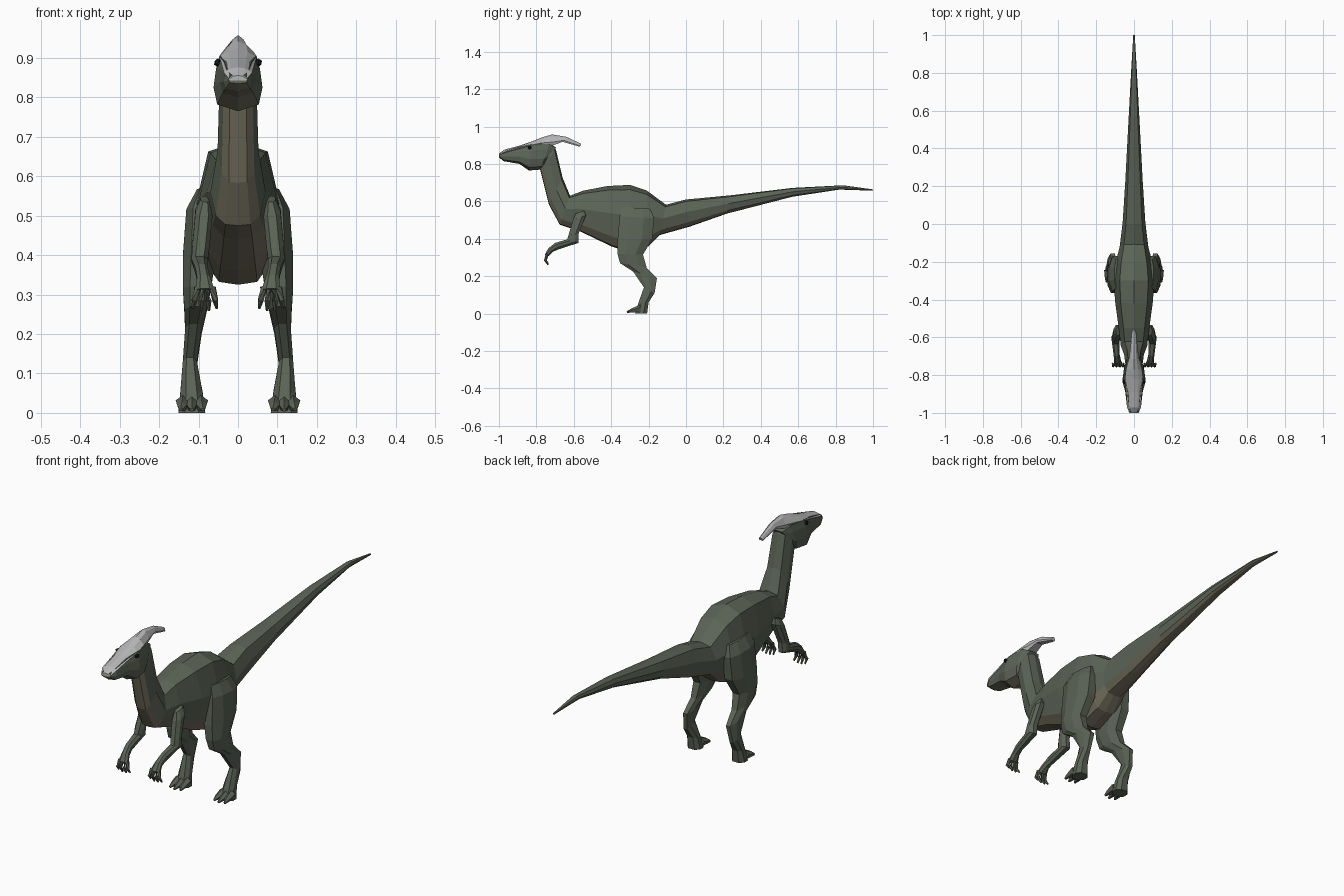
import bpy, bmesh
from mathutils import Vector

if "Cube" in bpy.data.objects:
    bpy.data.objects.remove(bpy.data.objects["Cube"])


def material(name, rgb):
    m = bpy.data.materials.new(name)
    m.diffuse_color = (*rgb, 1)
    m.use_nodes = True
    m.node_tree.nodes["Principled BSDF"].inputs["Base Color"].default_value = m.diffuse_color
    return m


SKIN = material("green_skin", (0.105, 0.125, 0.092))
BELLY = material("tan_belly", (0.165, 0.152, 0.105))
CREST = material("pale_crest", (0.47, 0.47, 0.48))
DARK = material("dark_eye", (0.012, 0.012, 0.012))


def loft(name, sections, half, mats, centre=0.0, belly_v=None):
    """Skin rings. Each section: y,z of low edge, y,z of high edge, half width, optional x."""
    ring = half + [(-u, v) for u, v in reversed(half) if u > 0]
    n = len(ring)
    bm = bmesh.new()
    rows = []
    for s in sections:
        y0, z0, y1, z1, w = s[:5]
        x = s[5] if len(s) > 5 else centre
        rows.append([bm.verts.new((x + u * w, y0 + (y1 - y0) * v, z0 + (z1 - z0) * v))
                     for u, v in ring])
    for a, b in zip(rows, rows[1:]):
        for i in range(n):
            j = (i + 1) % n
            f = bm.faces.new((a[i], a[j], b[j], b[i]))
            if belly_v is not None and max(ring[i][1], ring[j][1]) <= belly_v:
                f.material_index = 1
    bm.faces.new(rows[0])
    bm.faces.new(rows[-1])
    bmesh.ops.recalc_face_normals(bm, faces=bm.faces)
    me = bpy.data.meshes.new(name)
    bm.to_mesh(me)
    bm.free()
    for m in mats:
        me.materials.append(m)
    ob = bpy.data.objects.new(name, me)
    bpy.context.collection.objects.link(ob)
    return ob


def spike(name, points, radii, mat, sides=5):
    """Tapered digit following a few points."""
    bm = bmesh.new()
    rows = []
    for k, p in enumerate(points):
        a = Vector(points[max(k - 1, 0)])
        b = Vector(points[min(k + 1, len(points) - 1)])
        rot = (b - a).to_track_quat('Z', 'Y')
        c = bmesh.ops.create_circle(bm, segments=sides, radius=radii[k])["verts"]
        for v in c:
            v.co = rot @ v.co + Vector(p)
        rows.append(c)
    for a, b in zip(rows, rows[1:]):
        for i in range(sides):
            j = (i + 1) % sides
            bm.faces.new((a[i], a[j], b[j], b[i]))
    bm.faces.new(rows[0])
    bm.faces.new(rows[-1])
    bmesh.ops.recalc_face_normals(bm, faces=bm.faces)
    me = bpy.data.meshes.new(name)
    bm.to_mesh(me)
    bm.free()
    me.materials.append(mat)
    bpy.context.collection.objects.link(bpy.data.objects.new(name, me))


# Tail, torso and neck as one skin
TORSO = [(0, 1), (.7, .93), (1, .55), (.8, .17), (.45, .02), (0, 0)]
loft("body", [
    (1.0, .657, 1.0, .664, .004),
    (.82, .663, .84, .686, .014),
    (.57, .625, .57, .672, .028),
    (.22, .535, .235, .632, .046),
    (.02, .465, 0, .61, .06),
    (-.14, .42, -.107, .582, .076),
    (-.20, .36, -.21, .658, .098),
    (-.30, .325, -.30, .688, .108),
    (-.40, .36, -.42, .682, .10),
    (-.567, .44, -.55, .657, .08),
    (-.675, .475, -.62, .63, .07),
    (-.733, .583, -.66, .727, .052),
    (-.78, .77, -.695, .875, .047),
    (-.79, .80, -.71, .90, .04),
], TORSO, [SKIN, BELLY], belly_v=.2)

# Head with tan lower jaw
HEAD = [(0, 1), (.75, .98), (.9, .75), (1, .42), (.85, .12), (0, 0)]
loft("head", [
    (-.715, .85, -.695, .888, .03),
    (-.775, .77, -.73, .91, .052),
    (-.84, .765, -.82, .908, .062),
    (-.89, .80, -.89, .893, .046),
    (-.975, .815, -.965, .872, .037),
    (-1.0, .835, -.995, .857, .025),
], HEAD, [SKIN, BELLY], belly_v=.2)

# Pale plate over snout and skull, sweeping back into the crest
loft("crest", [
    (-1.0, .843, -1.0, .856, .023),
    (-.975, .857, -.97, .877, .036),
    (-.89, .880, -.89, .898, .042),
    (-.82, .895, -.82, .922, .048),
    (-.77, .90, -.77, .942, .042),
    (-.71, .90, -.715, .958, .027),
    (-.66, .918, -.64, .945, .019),
    (-.567, .892, -.56, .908, .011),
], [(0, 1), (.5, .82), (1, .3), (.85, 0)], [CREST])

LIMB = [(.5, 1), (1, .7), (1, .3), (.5, 0)]
for side, tag in ((1, "left"), (-1, "right")):
    # Eye
    bm = bmesh.new()
    bmesh.ops.create_icosphere(bm, subdivisions=1, radius=.011)
    bmesh.ops.translate(bm, verts=bm.verts, vec=(side * .051, -.835, .888))
    me = bpy.data.meshes.new(tag + "_eye")
    bm.to_mesh(me)
    bm.free()
    me.materials.append(DARK)
    bpy.context.collection.objects.link(bpy.data.objects.new(tag + "_eye", me))

    # Hind leg from hip to sole
    leg = [
        (-.34, .57, -.19, .56, .016, .088),
        (-.355, .52, -.17, .51, .034, .097),
        (-.366, .39, -.18, .40, .042, .098),
        (-.366, .32, -.23, .315, .036, .104),
        (-.353, .27, -.21, .245, .028, .108),
        (-.283, .225, -.155, .19, .021, .113),
        (-.225, .14, -.168, .11, .018, .122),
        (-.257, .05, -.20, .06, .028, .118),
        (-.272, 0, -.208, 0, .034, .117),
    ]
    loft(tag + "_hind_leg", [s[:5] + (side * s[5],) for s in leg], LIMB, [SKIN])

    # Three toes with raised tips
    for k in (-1, 0, 1):
        x = .117 + .022 * k
        spike(f"{tag}_toe_{k + 2}",
              [(side * x, -.245, .026), (side * (x + .003 * k), -.285, .016),
               (side * (x + .006 * k), -.316 + .008 * abs(k), .008)],
              [.02, .013, .005], SKIN)

    # Arm from shoulder to palm
    arm = [
        (-.59, .535, -.545, .55, .012, .083),
        (-.605, .50, -.535, .525, .022, .086),
        (-.628, .42, -.575, .425, .022, .094),
        (-.635, .397, -.575, .378, .021, .097),
        (-.70, .378, -.685, .342, .016, .092),
        (-.735, .35, -.712, .33, .017, .087),
        (-.755, .315, -.735, .308, .024, .084),
    ]
    loft(tag + "_arm", [s[:5] + (side * s[5],) for s in arm], LIMB, [SKIN])

    # Four curled fingers
    for k in range(4):
        t = k - 1.5
        x = .084 + .013 * t
        spike(f"{tag}_finger_{k + 1}",
              [(side * x, -.743, .318), (side * (x + .005 * t), -.752, .285),
               (side * (x + .007 * t), -.737, .257 + .006 * abs(t))],
              [.009, .008, .004], SKIN)
